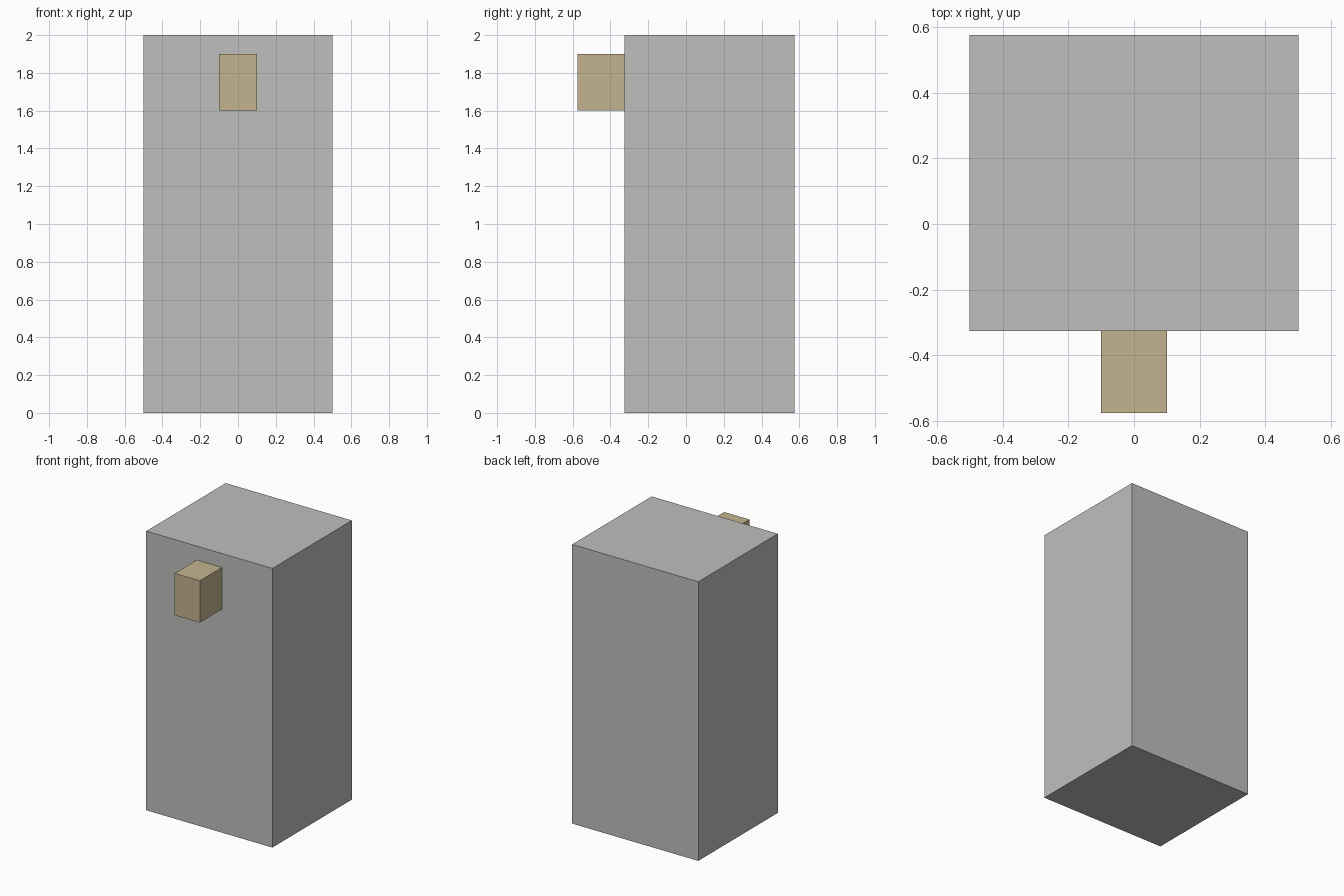
import bpy

if "Cube" in bpy.data.objects:
    bpy.data.objects.remove(bpy.data.objects["Cube"])


def material(name, rgb):
    m = bpy.data.materials.new(name)
    m.diffuse_color = (*rgb, 1.0)
    m.use_nodes = True
    m.node_tree.nodes["Principled BSDF"].inputs["Base Color"].default_value = m.diffuse_color
    return m


def box(name, low, high, mat):
    """Axis-aligned box between two corners."""
    centre = [(a + b) / 2 for a, b in zip(low, high)]
    bpy.ops.mesh.primitive_cube_add(size=1, location=centre)
    ob = bpy.context.object
    ob.name = name
    ob.scale = [b - a for a, b in zip(low, high)]
    bpy.ops.object.transform_apply(location=False, rotation=False, scale=True)
    ob.data.materials.append(mat)
    return ob


grey = material("warm grey", (0.52, 0.52, 0.51))
tan = material("tan", (0.55, 0.456, 0.275))

# Tall main block
box("body", (-0.5, -0.325, 0.0), (0.5, 0.575, 2.0), grey)

# Small block projecting from the upper front
box("front_block", (-0.1, -0.575, 1.6), (0.1, -0.325, 1.9), tan)
